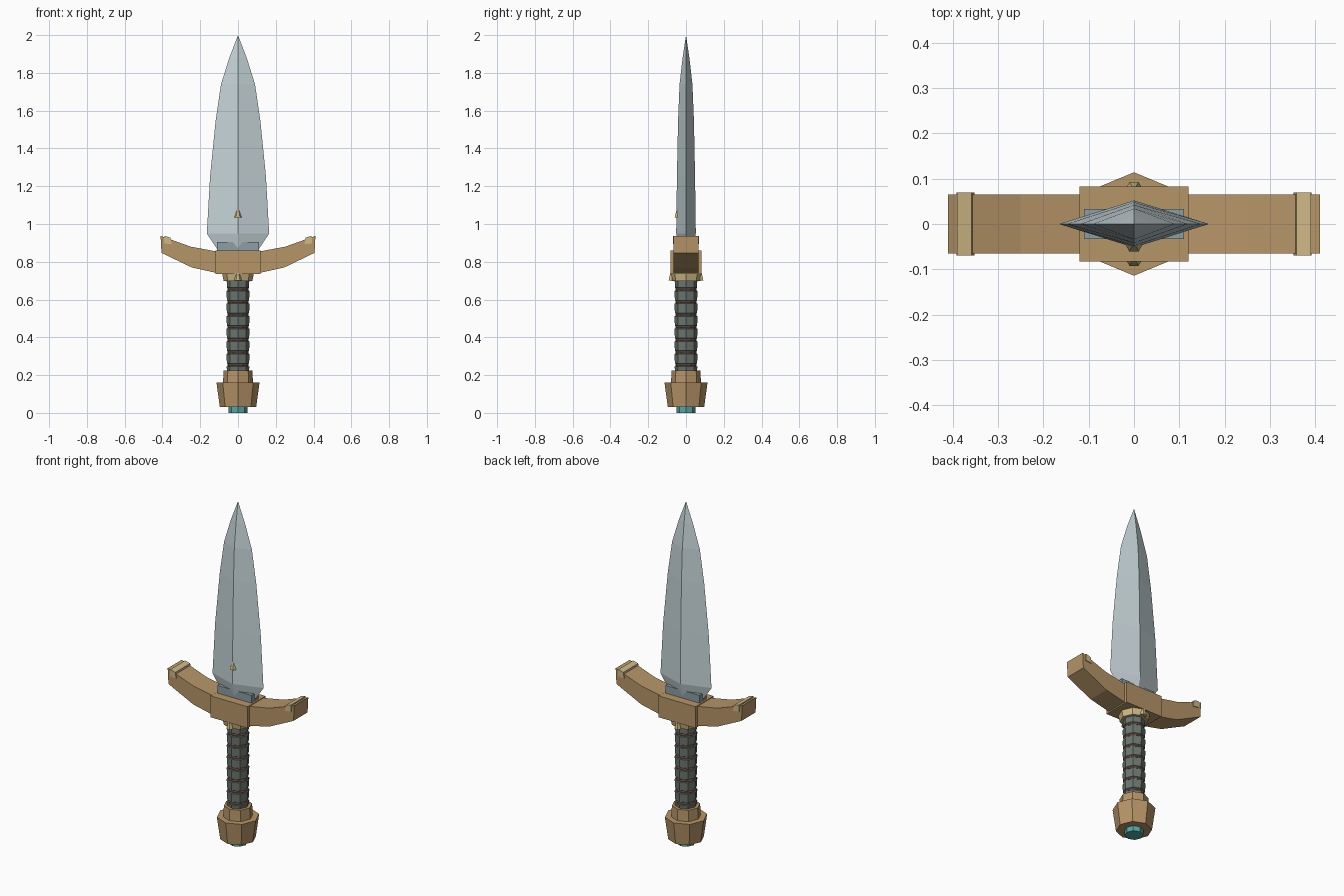
import bpy, bmesh
from math import cos, sin, pi

if "Cube" in bpy.data.objects:
    bpy.data.objects.remove(bpy.data.objects["Cube"])


def mat(name, rgb):
    m = bpy.data.materials.new(name)
    m.diffuse_color = (*rgb, 1)
    m.use_nodes = True
    m.node_tree.nodes["Principled BSDF"].inputs["Base Color"].default_value = m.diffuse_color
    return m


STEEL = mat("steel", (0.56, 0.65, 0.68))
DARK = mat("dark_steel", (0.27, 0.34, 0.37))
BRONZE = mat("bronze", (0.47, 0.30, 0.14))
GOLD = mat("pale_gold", (0.62, 0.48, 0.24))
WRAP = mat("leather", (0.15, 0.18, 0.16))
COPPER = mat("copper", (0.33, 0.16, 0.10))
TEAL = mat("teal", (0.10, 0.38, 0.38))


def finish(name, bm, material):
    bmesh.ops.recalc_face_normals(bm, faces=bm.faces)
    me = bpy.data.meshes.new(name)
    bm.to_mesh(me)
    bm.free()
    ob = bpy.data.objects.new(name, me)
    bpy.context.collection.objects.link(ob)
    me.materials.append(material)
    return ob


def loft(name, rings, material, sides=8, at=(0, 0)):
    """Stack of n-sided rings given as (z, x radius, y radius); radius 0 makes a tip."""
    bm = bmesh.new()
    loops = []
    for z, rx, ry in rings:
        loops.append([bm.verts.new((at[0] + rx * cos(2 * pi * i / sides),
                                    at[1] + ry * sin(2 * pi * i / sides), z))
                      for i in range(sides)])
    for a, b in zip(loops, loops[1:]):
        for i in range(sides):
            j = (i + 1) % sides
            bm.faces.new((a[i], a[j], b[j], b[i]))
    bm.faces.new(loops[0])
    bm.faces.new(loops[-1])
    bmesh.ops.remove_doubles(bm, verts=bm.verts, dist=1e-5)
    return finish(name, bm, material)


def extrude_xz(name, pts, depth, material):
    """Front profile extruded along y to +-depth."""
    bm = bmesh.new()
    f = bm.faces.new([bm.verts.new((x, -depth, z)) for x, z in pts])
    new = bmesh.ops.extrude_face_region(bm, geom=[f])["geom"]
    bmesh.ops.translate(bm, vec=(0, 2 * depth, 0),
                        verts=[v for v in new if isinstance(v, bmesh.types.BMVert)])
    return finish(name, bm, material)


def rect(x0, x1, z0, z1):
    return [(x0, z0), (x1, z0), (x1, z1), (x0, z1)]


# Blade with diamond section, and its socket
loft("blade", [(0.86, 0.105, 0.03), (0.95, 0.165, 0.052), (1.25, 0.148, 0.048),
               (1.55, 0.118, 0.042), (1.74, 0.09, 0.034), (1.88, 0.046, 0.018),
               (2.0, 0, 0)], STEEL, 4)
extrude_xz("blade_socket", rect(-0.11, 0.11, 0.85, 0.905), 0.033, DARK)
loft("blade_stud", [(1.035, 0.021, 0.021), (1.105, 0, 0)], GOLD, 6, (0, -0.042))

# Guard block, curved arms and tip bands
extrude_xz("guard_block", rect(-0.12, 0.12, 0.735, 0.86), 0.083, BRONZE)
for side, s in (("left", -1), ("right", 1)):
    arm = [(0.1, 0.738), (0.245, 0.77), (0.405, 0.847), (0.41, 0.937),
           (0.25, 0.88), (0.1, 0.852)]
    extrude_xz("guard_arm_" + side, [(s * x, z) for x, z in arm], 0.065, BRONZE)
    band = [(0.352, 0.893), (0.392, 0.897), (0.39, 0.937), (0.358, 0.928)]
    extrude_xz("guard_band_" + side, [(s * x, z) for x, z in band], 0.069, GOLD)

# Collar with front and back prongs
loft("grip_collar", [(0.698, 0.076, 0.076), (0.737, 0.084, 0.084)], GOLD)
for side, s in (("front", -1), ("back", 1)):
    loft("collar_prong_" + side, [(0.70, 0.02, 0.02), (0.775, 0, 0)], GOLD, 6, (0, s * 0.075))

# Grip: stacked leather bands separated by copper rings
pitch, bottom = 0.0667, 0.187
profile = [(0.2, 0.055, 0.055)]
for i in range(8):
    z = bottom + i * pitch
    if i:
        profile += [(z - 0.009, 0.061, 0.061), (z - 0.006, 0.055, 0.055)]
        bpy.ops.mesh.primitive_torus_add(major_segments=8, minor_segments=6, major_radius=0.053,
                                         minor_radius=0.006, location=(0, 0, z),
                                         rotation=(0, 0, pi / 8))
        ring = bpy.context.object
        ring.name = f"grip_ring_{i}"
        ring.data.materials.append(COPPER)
    profile += [(z + 0.006, 0.055, 0.055), (z + 0.009, 0.059, 0.059)]
profile = [profile[0]] + [p for p in profile[1:] if 0.2 < p[0] < 0.7] + [(0.715, 0.06, 0.06)]
loft("grip", profile, WRAP)

# Pommel with neck and gem
loft("pommel_neck", [(0.15, 0.08, 0.08), (0.225, 0.076, 0.076)], BRONZE)
loft("pommel", [(0.03, 0.096, 0.096), (0.16, 0.114, 0.114)], BRONZE)
loft("pommel_gem", [(0, 0.05, 0.05), (0.05, 0.05, 0.05)], TEAL)
